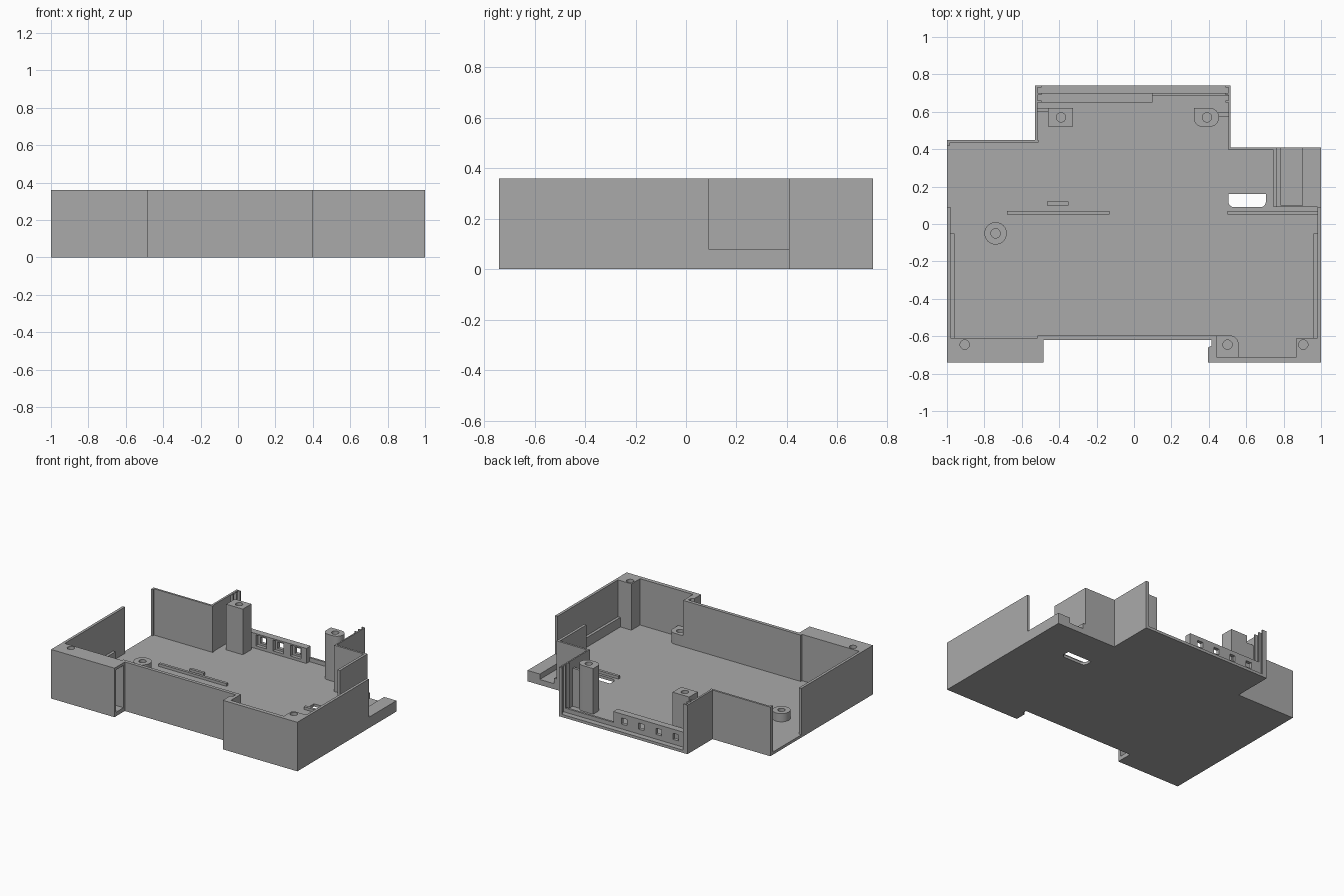
import bpy
import bmesh
from math import cos, sin, radians

if "Cube" in bpy.data.objects:
    bpy.data.objects.remove(bpy.data.objects["Cube"], do_unlink=True)

HEIGHT = 0.36   # full wall height
FLOOR = 0.02    # base plate thickness
WALL = 0.02     # wall thickness

grey = bpy.data.materials.new("plastic grey")
grey.use_nodes = True
grey.diffuse_color = (0.4, 0.4, 0.4, 1)
grey.node_tree.nodes["Principled BSDF"].inputs["Base Color"].default_value = grey.diffuse_color


def prism(name, outline, bottom, top):
    """Extrude a flat outline straight up."""
    bm = bmesh.new()
    face = bm.faces.new([bm.verts.new((x, y, bottom)) for x, y in outline])
    extruded = bmesh.ops.extrude_face_region(bm, geom=[face])["geom"]
    moved = [v for v in extruded if isinstance(v, bmesh.types.BMVert)]
    bmesh.ops.translate(bm, verts=moved, vec=(0, 0, top - bottom))
    bmesh.ops.recalc_face_normals(bm, faces=bm.faces)
    mesh = bpy.data.meshes.new(name)
    bm.to_mesh(mesh)
    bm.free()
    mesh.materials.append(grey)
    obj = bpy.data.objects.new(name, mesh)
    bpy.context.collection.objects.link(obj)
    return obj


def box(name, x0, x1, y0, y1, z0=FLOOR, z1=HEIGHT):
    return prism(name, [(x0, y0), (x1, y0), (x1, y1), (x0, y1)], z0, z1)


def arc(x, y, radius, start, end, steps=8):
    angles = [radians(start + (end - start) * i / steps) for i in range(steps + 1)]
    return [(x + radius * cos(a), y + radius * sin(a)) for a in angles]


def disc(name, x, y, radius, bottom, top):
    return prism(name, arc(x, y, radius, 0, 360, 32)[:-1], bottom, top)


def cut(target, cutter):
    """Subtract the cutter, bake the result and drop the cutter."""
    cutter.hide_render = True
    modifier = target.modifiers.new("cut", "BOOLEAN")
    modifier.operation = "DIFFERENCE"
    modifier.solver = "EXACT"
    modifier.object = cutter
    bpy.context.view_layer.objects.active = target
    bpy.ops.object.modifier_apply(modifier=modifier.name)
    bpy.data.objects.remove(cutter, do_unlink=True)


def smooth(obj):
    bpy.ops.object.select_all(action="DESELECT")
    obj.select_set(True)
    bpy.context.view_layer.objects.active = obj
    bpy.ops.object.shade_smooth_by_angle(angle=radians(30))


def screw_hole(obj, x, y, top, depth):
    cut(obj, disc("hole", x, y, 0.025, top - depth, top + 0.02))
    smooth(obj)


# Base plate with its stepped outline and a slot through it
plate = prism("base_plate", [
    (-1, -0.74), (-0.485, -0.74), (-0.485, -0.62), (0.415, -0.62), (0.415, -0.65),
    (0.395, -0.66), (0.395, -0.74), (1, -0.74), (1, 0.41), (0.515, 0.41),
    (0.515, 0.74), (-0.53, 0.74), (-0.53, 0.45), (-1, 0.45)], 0, FLOOR)
slot = arc(0.535, 0.12, 0.03, 180, 270) + arc(0.675, 0.12, 0.03, 270, 360)
cut(plate, prism("slot", slot + [(0.705, 0.16), (0.505, 0.16)], -0.1, 0.1))

# Side walls with a low inner rib, the same on both sides
for side, label in ((-1, "left"), (1, "right")):
    outer, inner, rib = side, side * (1 - WALL), side * 0.96
    box(label + "_wall", min(outer, inner), max(outer, inner), -0.74, 0.09)
    box(label + "_wall_rib", min(inner, rib), max(inner, rib), -0.61, -0.05, FLOOR, 0.09)

# Front wall, set back between the two corner blocks
box("front_wall", -0.515, 0.44, -0.62, -0.595)

# Front left block: closed on top, open at its inner end
left_block = box("front_left_block", -1, -0.485, -0.74, -0.61)
cut(left_block, box("pocket", -0.75, -0.4, -0.72, -0.635, 0.03, 0.34))
screw_hole(left_block, -0.905, -0.645, HEIGHT, 0.15)

# Front right bay: thin front, inner end wall and solid corner post
box("front_right_wall", 0.395, 1, -0.74, -0.71)
prism("bay_end_wall", [(0.395, -0.74), (0.44, -0.74), (0.44, -0.595),
                       (0.415, -0.595), (0.415, -0.65), (0.395, -0.66)], FLOOR, HEIGHT)
corner = box("corner_post", 0.87, 1, -0.74, -0.61)
screw_hole(corner, 0.905, -0.645, HEIGHT, 0.15)

# Low screw bosses on the floor
bay_boss = prism("bay_boss", [(0.44, -0.71), (0.56, -0.71)]
                 + arc(0.51, -0.645, 0.05, 0, 90) + [(0.44, -0.595)], FLOOR, 0.1)
screw_hole(bay_boss, 0.5, -0.645, 0.1, 0.07)
floor_boss = disc("floor_boss", -0.74, -0.05, 0.06, FLOOR, 0.08)
screw_hole(floor_boss, -0.74, -0.05, 0.08, 0.05)

# Low ribs on the floor
for name, x0, x1, y in (("long_rib", -0.68, -0.13, 0.05),
                        ("right_rib", 0.5, 0.98, 0.05),
                        ("short_rib", -0.465, -0.35, 0.1)):
    box(name, x0, x1, y, y + 0.02, FLOOR, 0.04)

# Back walls left of the rear bay
box("back_left_wall", -1, -0.51, 0.435, 0.45)
box("back_left_lip", -1, -0.985, 0.42, 0.45)
box("bay_left_wall", -0.53, -0.515, 0.435, 0.74)

# Back walls right of the rear bay, folding round the ledge
box("bay_right_wall", 0.505, 0.515, 0.395, 0.74)
box("back_right_wall", 0.505, 0.765, 0.395, 0.41)
box("ledge_wall", 0.745, 0.765, 0.09, 0.41)

# Ledge with a groove that opens at the back
ledge = box("ledge", 0.765, 1, 0.09, 0.41, FLOOR, 0.08)
cut(ledge, box("groove", 0.785, 0.9, 0.1, 0.5, 0.04, 0.2))

# Guide lips at both ends of the open rear bay
for y in (0.65, 0.69, 0.73):
    box("left_guide", -0.515, -0.495, y, y + 0.01)
    box("right_guide", 0.49, 0.505, y, y + 0.01)

# Window strip with open pockets and through holes
strip = box("window_strip", -0.515, 0.1, 0.65, 0.7, FLOOR, 0.13)
for i in range(4):
    x = -0.45 + i * 0.14
    cut(strip, box("pocket", x, x + 0.085, 0.64, 0.675, 0.04, 0.12))
    cut(strip, box("window", x + 0.02, x + 0.065, 0.6, 0.75, 0.055, 0.1))
box("rear_sill", 0.1, 0.505, 0.685, 0.7, FLOOR, 0.05)

# Tall screw posts in the rear bay, tied to its walls
TOP = 0.355
left_post = box("rear_left_post", -0.46, -0.325, 0.52, 0.62, FLOOR, TOP)
screw_hole(left_post, -0.39, 0.57, TOP, 0.2)
box("left_post_web", -0.515, -0.46, 0.6, 0.62, FLOOR, 0.3)
right_post = prism("rear_right_post", [(0.32, 0.62)] + arc(0.365, 0.565, 0.045, 180, 270)
                   + arc(0.405, 0.57, 0.05, -90, 90, 16), FLOOR, TOP)
screw_hole(right_post, 0.39, 0.57, TOP, 0.2)
box("right_post_web", 0.45, 0.505, 0.575, 0.595, FLOOR, 0.3)
